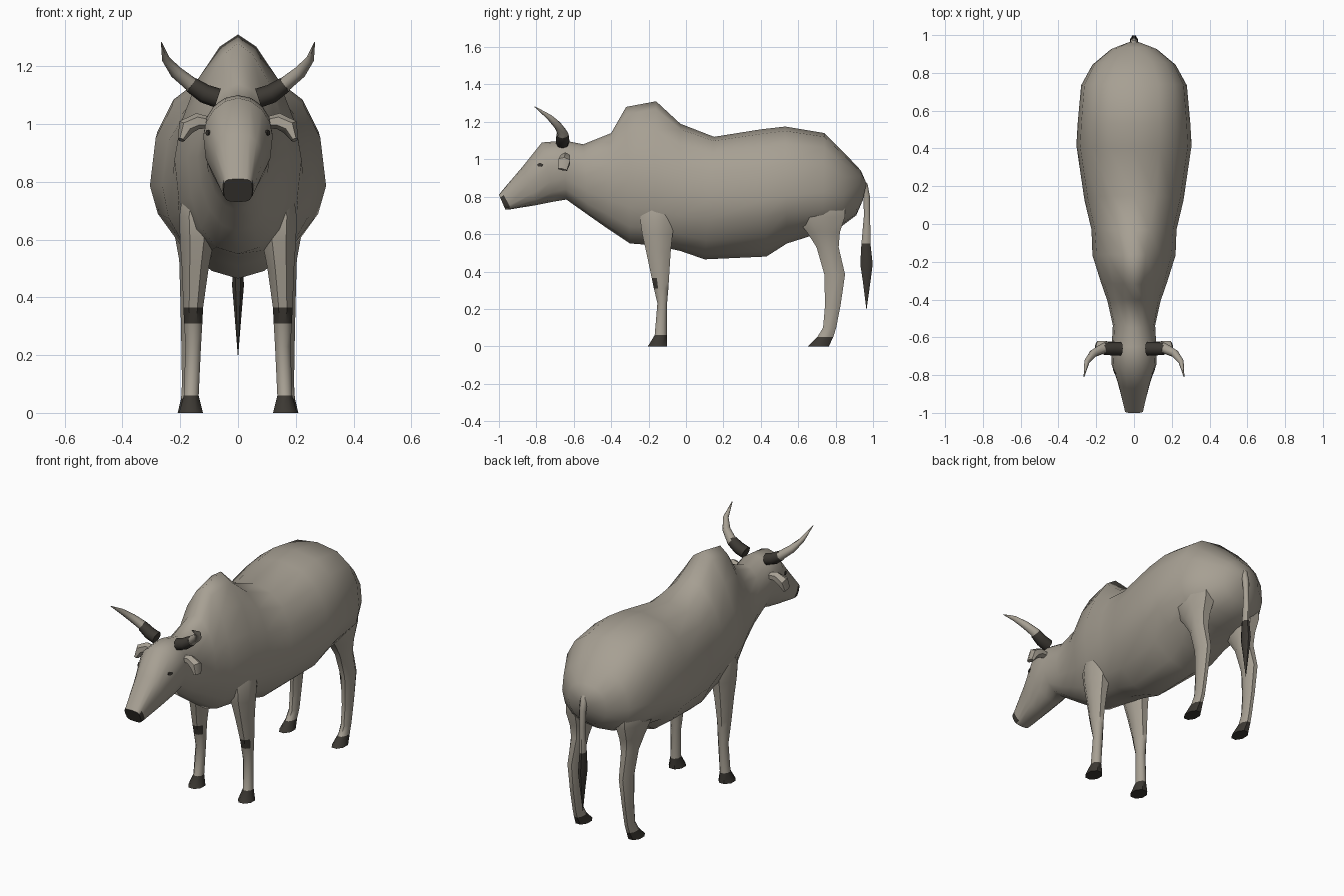
import bpy, bmesh, math
from mathutils import Vector
from mathutils.bvhtree import BVHTree

if "Cube" in bpy.data.objects:
    bpy.data.objects.remove(bpy.data.objects["Cube"])


def material(name, rgb):
    m = bpy.data.materials.new(name)
    m.diffuse_color = (*rgb, 1)
    m.use_nodes = True
    m.node_tree.nodes["Principled BSDF"].inputs["Base Color"].default_value = m.diffuse_color
    return m


HIDE = material("hide_grey_beige", (0.385, 0.35, 0.292))
DARK = material("dark_brown", (0.045, 0.04, 0.033))


def loft(name, rings, rule=None, angle=50):
    """Skin a list of equal-length rings; rule(center, normal) picks dark faces."""
    bm = bmesh.new()
    vs = [[bm.verts.new(p) for p in r] for r in rings]
    n = len(vs[0])
    for a, b in zip(vs, vs[1:]):
        for i in range(n):
            j = (i + 1) % n
            bm.faces.new((a[i], a[j], b[j], b[i]))
    bm.faces.new(vs[0])
    bm.faces.new(vs[-1])
    bmesh.ops.recalc_face_normals(bm, faces=bm.faces)
    for f in bm.faces:
        if rule and rule(f.calc_center_median(), f.normal):
            f.material_index = 1
    me = bpy.data.meshes.new(name)
    bm.to_mesh(me)
    bm.free()
    me.materials.append(HIDE)
    me.materials.append(DARK)
    ob = bpy.data.objects.new(name, me)
    bpy.context.collection.objects.link(ob)
    bpy.ops.object.select_all(action='DESELECT')
    ob.select_set(True)
    bpy.context.view_layer.objects.active = ob
    bpy.ops.object.shade_smooth_by_angle(angle=math.radians(angle))
    return ob


def spow(v, p):
    return math.copysign(abs(v) ** p, v)


def body_ring(yt, zt, yb, zb, w, mid, pu, pl, n=16):
    """Cross-section between a top and a bottom point, widest at the mid fraction."""
    ring = []
    for i in range(n):
        a = 2 * math.pi * i / n
        c, s = math.cos(a), math.sin(a)
        p = pu if s > 0 else pl
        t = mid + spow(s, p) * ((1 - mid) if s > 0 else mid)
        ring.append((w * spow(c, p), yb + (yt - yb) * t, zb + (zt - zb) * t))
    return ring


def flat_ring(x, y, z, rx, ry, n=8):
    return [(x + rx * math.cos(2 * math.pi * (i + .5) / n),
             y + ry * math.sin(2 * math.pi * (i + .5) / n), z) for i in range(n)]


def tube(path, n=8):
    """Rings around a path of (x, y, z, radius across, radius along y)."""
    pts = [Vector(p[:3]) for p in path]
    rings = []
    for i, p in enumerate(path):
        d = (pts[min(i + 1, len(pts) - 1)] - pts[max(i - 1, 0)]).normalized()
        v = Vector((0, 1, 0))
        v = (v - d * v.dot(d)).normalized()
        u = d.cross(v)
        rings.append([pts[i] + u * p[3] * math.cos(2 * math.pi * k / n)
                      + v * p[4] * math.sin(2 * math.pi * k / n) for k in range(n)])
    return rings


# Head, neck, hump, barrel and rump: y top, z top, y bottom, z bottom, half width, mid, powers
sections = [
    (-1.0, .81, -.965, .73, .05, .5, .5, .6),
    (-.985, .83, -.935, .733, .054, .5, .6, .6),
    (-.87, .965, -.80, .755, .086, .55, .85, .8),
    (-.77, 1.09, -.70, .775, .120, .58, 1.05, .9),
    (-.65, 1.10, -.64, .785, .118, .60, 1, 1),
    (-.55, 1.08, -.52, .70, .112, .55, 1, 1),
    (-.40, 1.14, -.42, .63, .14, .50, 1.1, 1),
    (-.32, 1.28, -.30, .55, .175, .46, 1.3, .9),
    (-.16, 1.31, -.17, .54, .22, .44, 1.3, .9),
    (-.03, 1.19, -.03, .51, .225, .46, 1.05, .95),
    (.15, 1.12, .10, .465, .262, .49, .85, 1.1),
    (.40, 1.16, .43, .48, .305, .45, .85, 1.2),
    (.53, 1.175, .54, .55, .298, .41, .82, 1.1),
    (.74, 1.14, .73, .61, .28, .40, .80, .9),
    (.86, 1.02, .83, .64, .22, .45, .85, .85),
    (.935, .94, .91, .70, .125, .5, .9, .9),
    (.965, .87, .945, .78, .04, .5, 1, 1),
]
body = loft("body_and_head", [body_ring(*s) for s in sections],
            lambda c, n: c.y < -.955 and (n.y < -.8 or c.z < .80))

# Leg rings: x, y, z, half x, half y; the tops are buried in the body
front_leg = [(.163, -.152, 0, .045, .056), (.162, -.135, .06, .028, .035),
             (.155, -.127, .23, .029, .028), (.155, -.133, .31, .034, .042),
             (.155, -.137, .365, .037, .050), (.148, -.147, .50, .050, .070),
             (.142, -.153, .60, .064, .088), (.145, -.153, .68, .063, .100),
             (.135, -.14, .80, .055, .085), (.10, -.13, .88, .03, .05)]
hind_leg = [(.172, .708, 0, .040, .060), (.172, .745, .05, .027, .046),
            (.170, .768, .10, .026, .038), (.170, .785, .22, .028, .045),
            (.168, .795, .385, .034, .060), (.163, .757, .53, .044, .064),
            (.163, .735, .61, .060, .095), (.163, .715, .69, .078, .145),
            (.155, .71, .78, .085, .150), (.12, .71, .88, .05, .09)]

horn = [(.07, -.66, 1.09, .034, .036), (.115, -.66, 1.105, .033, .036),
        (.16, -.66, 1.135, .028, .032), (.165, -.66, 1.14, .025, .028),
        (.215, -.685, 1.18, .022, .022), (.25, -.73, 1.225, .014, .016),
        (.265, -.81, 1.282, .002, .002)]
ear = [(.09, -.64, 1.005, .018, .02), (.14, -.645, 1.01, .028, .028),
       (.18, -.65, .99, .030, .036), (.197, -.66, .945, .012, .028)]

# Body surface used to seat the eyes
bm = bmesh.new()
bm.from_mesh(body.data)
surface = BVHTree.FromBMesh(bm)
bm.free()


def mirrored(path, side):
    return [(p[0] * side, *p[1:]) for p in path]


for side, label in ((1, "right"), (-1, "left")):
    loft("front_leg_" + label, [flat_ring(*r) for r in mirrored(front_leg, side)],
         lambda c, n: c.z < .055 or (.31 < c.z < .365 and n.y < -.3))
    loft("hind_leg_" + label, [flat_ring(*r) for r in mirrored(hind_leg, side)],
         lambda c, n: c.z < .045)
    loft("horn_" + label, tube(mirrored(horn, side)),
         lambda c, n: abs(c.x) < .158)
    loft("ear_" + label, tube(mirrored(ear, side), 6))
    # Eye plate lying on the side of the head
    hit, normal, _, _ = surface.ray_cast(Vector((side, -.78, .97)), Vector((-side, 0, 0)))
    u = normal.cross(Vector((0, 0, 1))).normalized()
    v = u.cross(normal)
    loft("eye_" + label,
         [[hit + normal * h + u * .016 * math.cos(math.pi * k / 4)
           + v * .010 * math.sin(math.pi * k / 4) for k in range(8)] for h in (-.002, .004)],
         lambda c, n: True)

# Tail with dark tuft
tail = [(0, .90, .93, .012, .015), (0, .95, .87, .020, .022), (0, .966, .80, .020, .019),
        (0, .968, .70, .016, .018),
        (0, .962, .55, .018, .026), (0, .965, .44, .022, .036), (0, .966, .34, .013, .021),
        (0, .965, .20, .001, .001)]
loft("tail", [flat_ring(*r) for r in tail], lambda c, n: c.z < .55)
